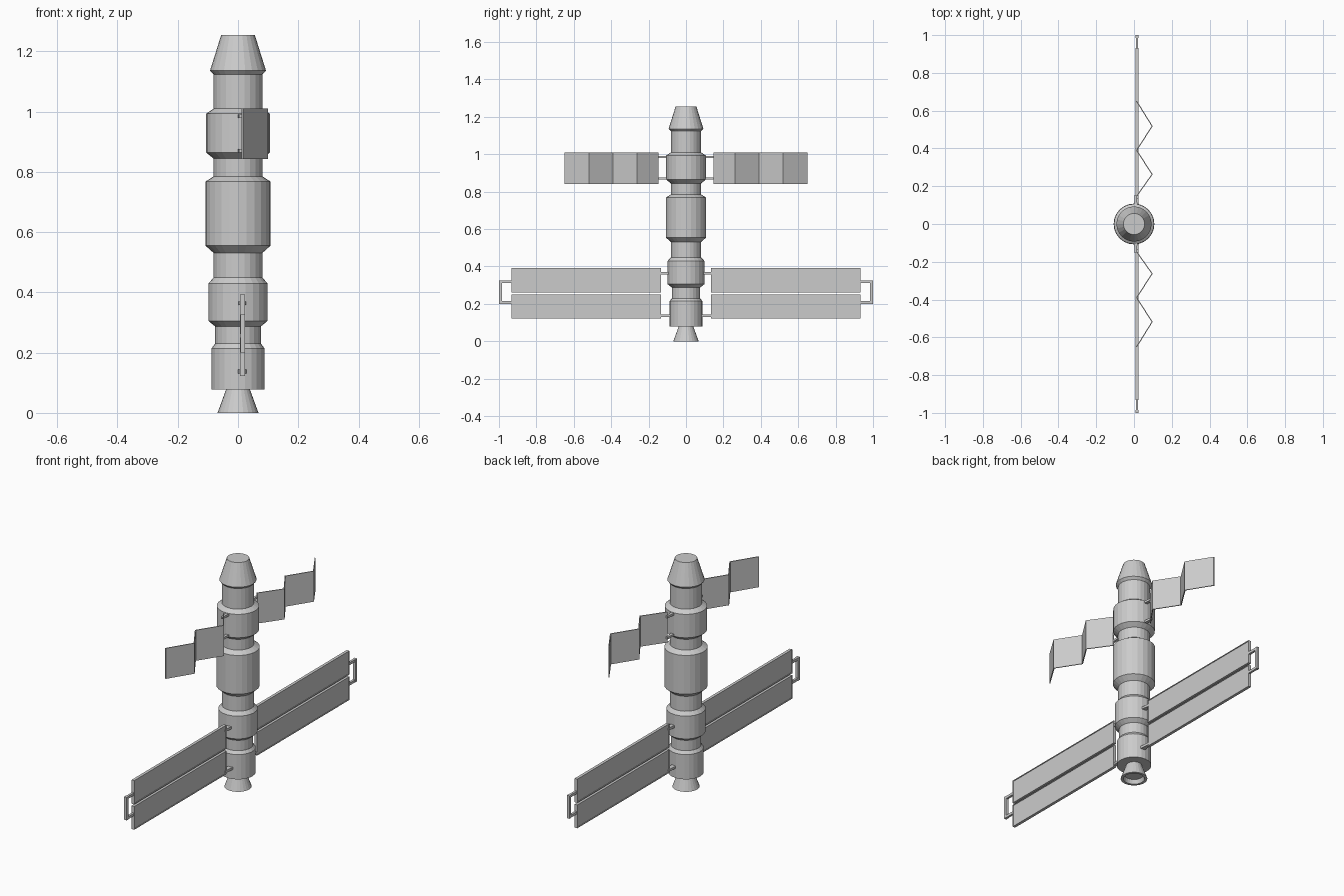
import bpy, bmesh, math
from mathutils import Vector

if "Cube" in bpy.data.objects:
    bpy.data.objects.remove(bpy.data.objects["Cube"])

SIDES = 24


def finish(name, bm, mirrored=False):
    bmesh.ops.recalc_face_normals(bm, faces=bm.faces)
    me = bpy.data.meshes.new(name)
    bm.to_mesh(me)
    bm.free()
    ob = bpy.data.objects.new(name, me)
    bpy.context.collection.objects.link(ob)
    if mirrored:
        m = ob.modifiers.new("mirror", 'MIRROR')
        m.use_axis = (False, True, False)
    return ob


def lathe(name, profile):
    """Revolve (radius, z) points about z and cap both ends."""
    bm = bmesh.new()
    rings = []
    for r, z in profile:
        rings.append([bm.verts.new((r * math.cos(2 * math.pi * i / SIDES),
                                    r * math.sin(2 * math.pi * i / SIDES), z))
                      for i in range(SIDES)])
    for a, b in zip(rings, rings[1:]):
        for i in range(SIDES):
            j = (i + 1) % SIDES
            bm.faces.new((a[i], a[j], b[j], b[i]))
    bm.faces.new(rings[0])
    bm.faces.new(rings[-1])
    return finish(name, bm)


def add_box(bm, x0, x1, y0, y1, z0, z1):
    res = bmesh.ops.create_cube(bm, size=1)
    for v in res["verts"]:
        v.co = Vector(((x0 + x1) / 2 + v.co.x * (x1 - x0),
                       (y0 + y1) / 2 + v.co.y * (y1 - y0),
                       (z0 + z1) / 2 + v.co.z * (z1 - z0)))
    return res["verts"]


def struts(name, heights, y0, y1, x, w0, w1, h):
    """Arms running out from the hull, narrowing in x from w0 to w1."""
    bm = bmesh.new()
    for z in heights:
        for v in add_box(bm, -0.5, 0.5, y0, y1, z - h / 2, z + h / 2):
            v.co.x = x + v.co.x * (w0 if v.co.y < (y0 + y1) / 2 else w1)
    finish(name, bm, True)


# Stepped hull, from the aft deck up to the blunt nose
lathe("hull", [
    (.088, .078), (.088, .214), (.076, .230), (.076, .287), (.098, .305),
    (.098, .430), (.081, .449), (.081, .531), (.108, .555), (.108, .768),
    (.081, .785), (.081, .844), (.106, .864), (.106, .993), (.081, 1.010),
    (.081, 1.123), (.093, 1.136), (.056, 1.254)])

# Flared engine nozzle with recessed mouth
lathe("engine_nozzle", [(.038, .082), (.068, 0), (.054, 0), (.046, .022)])

# Long solar panels with a thin raised border
bm = bmesh.new()
for z0, z1 in ((.123, .251), (.262, .393)):
    add_box(bm, .007, .023, .133, .933, z0, z1)
bm.normal_update()
broad = [f for f in bm.faces if abs(f.normal.x) > .9]
bmesh.ops.inset_individual(bm, faces=broad, thickness=.006, depth=0)
bmesh.ops.inset_individual(bm, faces=broad, thickness=.0005, depth=-.003)
finish("long_solar_panels", bm, True)
struts("long_panel_struts", (.137, .364), .07, .14, .014, .030, .016, .013)

# End handles joining each pair of long panels
bm = bmesh.new()
add_box(bm, .008, .024, .985, 1.0, .200, .326)
for z in (.200, .312):
    add_box(bm, .010, .022, .930, .987, z, z + .014)
finish("panel_end_handles", bm, True)

# Zigzag folding panels
bm = bmesh.new()
folds = [(.014, .147), (.096, .263), (.014, .390), (.096, .518), (.014, .650)]
t = .003
cols = [[bm.verts.new((x + s * t, y, z)) for s, z in
         ((-1, .842), (1, .842), (1, 1.010), (-1, 1.010))] for x, y in folds]
for a, b in zip(cols, cols[1:]):
    for i in range(4):
        j = (i + 1) % 4
        bm.faces.new((a[i], a[j], b[j], b[i]))
bm.faces.new(cols[0])
bm.faces.new(cols[-1])
finish("folding_solar_panels", bm, True)
struts("folding_panel_struts", (.870, .985), .08, .153, .009, .022, .010, .012)
